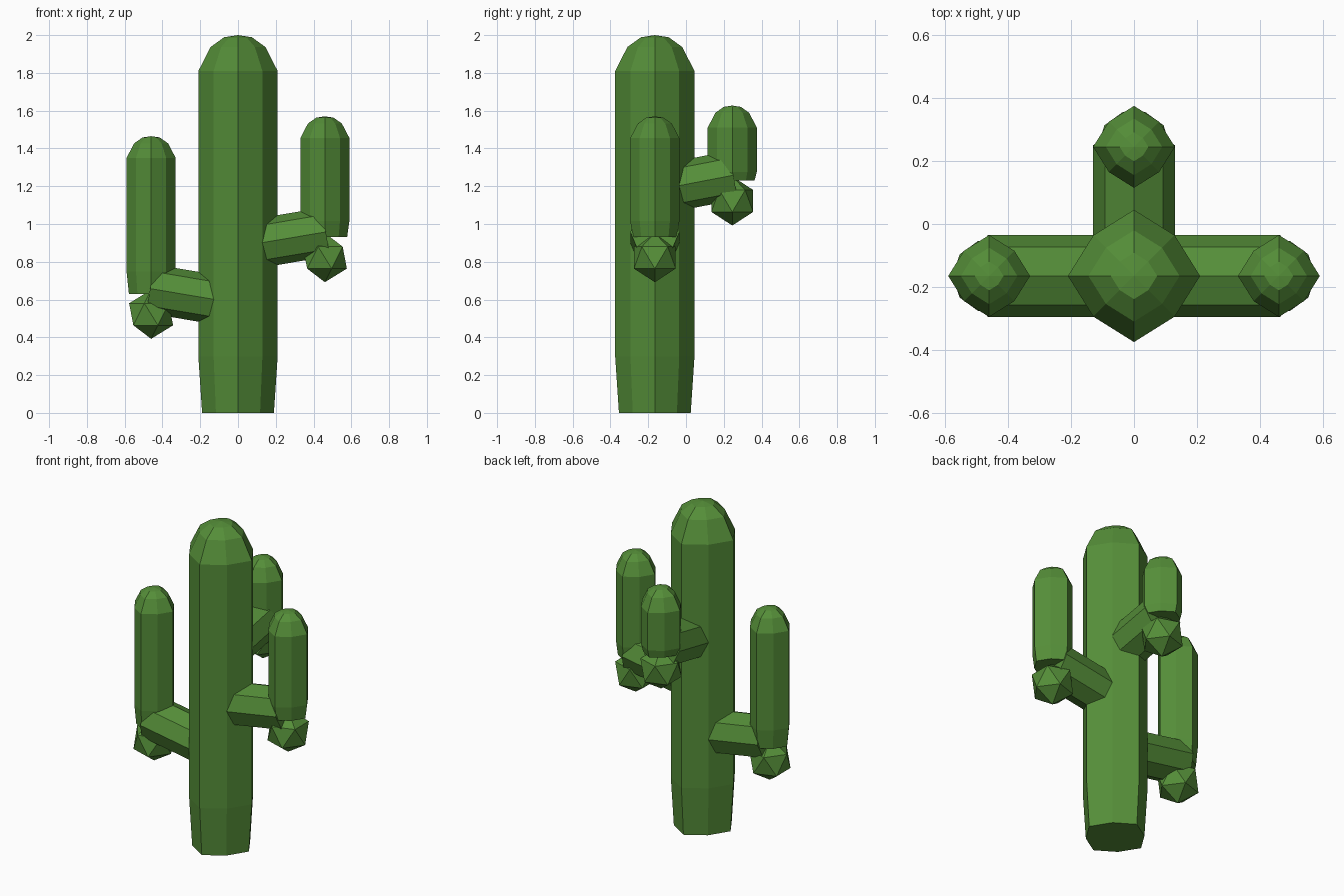
import bpy, bmesh, math
from mathutils import Matrix, Vector

if "Cube" in bpy.data.objects:
    bpy.data.objects.remove(bpy.data.objects["Cube"])

green = bpy.data.materials.new("cactus green")
green.diffuse_color = (0.09, 0.27, 0.04, 1)
green.use_nodes = True
green.node_tree.nodes["Principled BSDF"].inputs["Base Color"].default_value = green.diffuse_color
RIB = [1.0, 0.87]  # ridge and valley radius of the eight sides
CY = -0.165        # trunk centre in y


def finish(bm, name):
    bmesh.ops.recalc_face_normals(bm, faces=bm.faces)
    me = bpy.data.meshes.new(name)
    bm.to_mesh(me)
    bm.free()
    me.materials.append(green)
    ob = bpy.data.objects.new(name, me)
    bpy.context.collection.objects.link(ob)
    return ob


# Ribbed column with a narrowed foot and a domed top
def column(name, x, y, z0, z1, top, r):
    h, d = z1 - z0, top - z1
    rings = [(0.905, z0), (1, z0 + 0.165 * h), (1, z1),
             (0.69, z1 + 0.67 * d), (0.35, z1 + 0.94 * d)]
    bm = bmesh.new()
    loops = []
    for s, z in rings:
        loops.append([bm.verts.new((x + r * s * RIB[i % 2] * math.cos(i * math.pi / 4),
                                    y + r * s * RIB[i % 2] * math.sin(i * math.pi / 4), z))
                      for i in range(8)])
    bm.faces.new(loops[0])
    for a, b in zip(loops, loops[1:]):
        for i in range(8):
            j = (i + 1) % 8
            bm.faces.new((a[i], a[j], b[j], b[i]))
    tip = bm.verts.new((x, y, top))
    for i in range(8):
        bm.faces.new((loops[-1][i], loops[-1][(i + 1) % 8], tip))
    return finish(bm, name)


# Side arm: sloping octagonal branch, faceted elbow ball, upright column
def arm(side, direction, reach, z, z1, top):
    d = Vector(direction)
    origin = Vector((0, CY, 0))
    a = origin + d * 0.05 + Vector((0, 0, z - 0.042))
    b = origin + d * (reach + 0.005) + Vector((0, 0, z + 0.028))
    axis = b - a
    across = Vector((0, 0, 1)).cross(d)
    up = axis.normalized().cross(across)
    bm = bmesh.new()
    ends = [[bm.verts.new(c + 0.13 * (math.cos(i * math.pi / 4) * across
                                      + math.sin(i * math.pi / 4) * up))
             for i in range(8)] for c in (a, b)]
    for e in ends:
        bm.faces.new(e)
    for i in range(8):
        j = (i + 1) % 8
        bm.faces.new((ends[0][i], ends[0][j], ends[1][j], ends[1][i]))
    finish(bm, side + "_branch")

    p = origin + d * reach
    bm = bmesh.new()
    bmesh.ops.create_icosphere(
        bm, subdivisions=1, radius=0.13,
        matrix=Matrix.Translation((p.x, p.y, z - 0.108)))
    # turn the ball so a lower corner points to +x
    low = [v for v in bm.verts if -0.1 < v.co.z - (z - 0.108) < 0]
    if max(v.co.x for v in low) - p.x < 0.11:
        bmesh.ops.rotate(bm, verts=bm.verts, cent=(p.x, p.y, z),
                         matrix=Matrix.Rotation(math.pi, 3, 'Z'))
    finish(bm, side + "_elbow")
    column(side + "_upright", p.x, p.y, z, z1, top, 0.13)


column("trunk", 0, CY, 0, 1.81, 2.0, 0.21)
arm("right", (1, 0, 0), 0.46, 0.93, 1.455, 1.57)
arm("left", (-1, 0, 0), 0.46, 0.63, 1.35, 1.465)
arm("back", (0, 1, 0), 0.41, 1.23, 1.51, 1.627)
